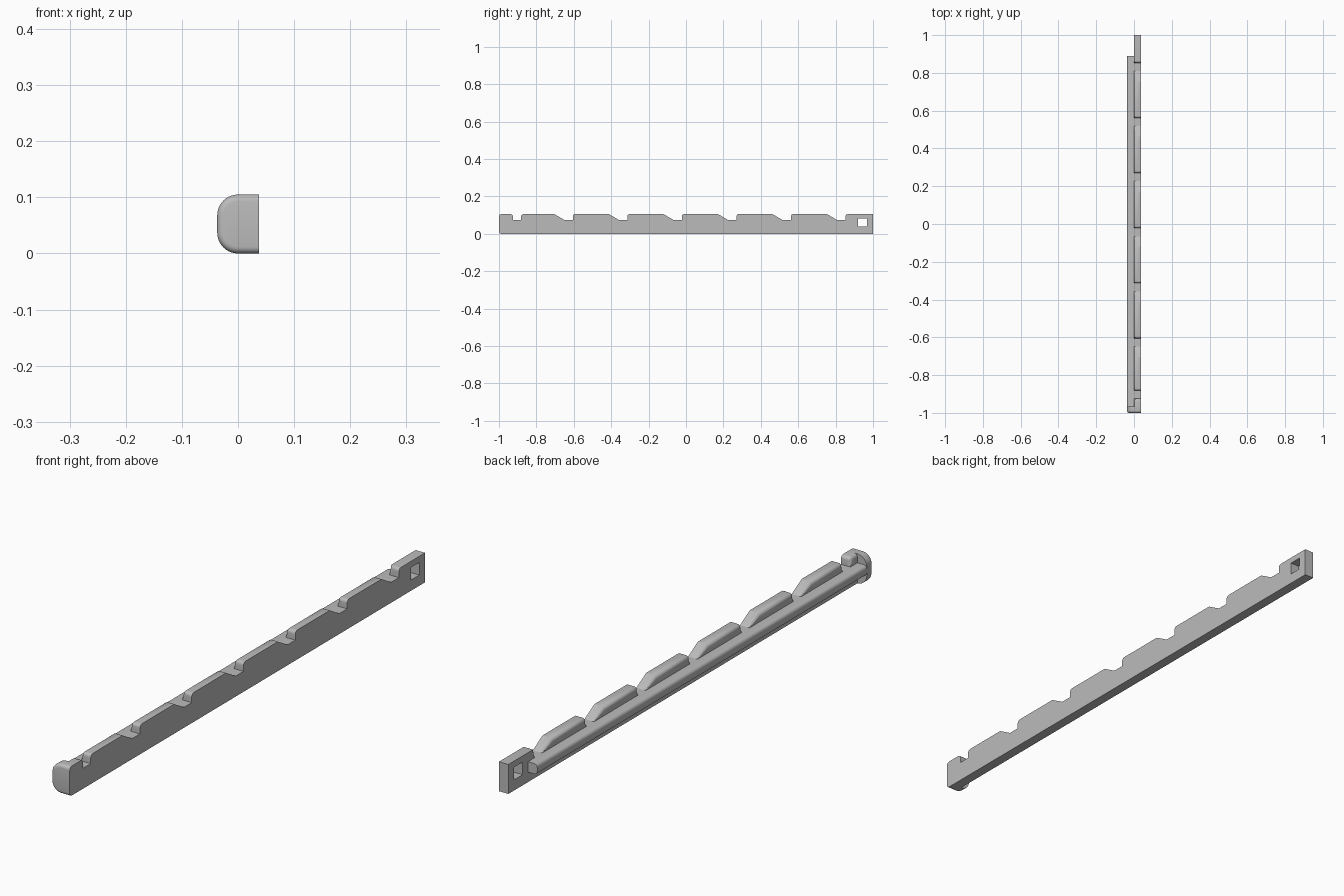
import bpy, bmesh, math
from mathutils import Vector

if "Cube" in bpy.data.objects:
    bpy.data.objects.remove(bpy.data.objects["Cube"], do_unlink=True)

HALF = 0.037      # half of the overall width
TOP = 0.105       # full height
FLOOR = 0.073     # notch floor and rail top
CAP = -0.965      # back of the end cap
FILLET = 0.012

grey = bpy.data.materials.new("plain grey")
grey.use_nodes = True
colour = (0.5, 0.5, 0.5, 1)
grey.diffuse_color = colour
grey.node_tree.nodes["Principled BSDF"].inputs["Base Color"].default_value = colour


def prism(name, outline, start, end, rounded=None, radius=FILLET):
    """Extrude an outline of 3D points from start to end, then fillet chosen edges."""
    bm = bmesh.new()
    face = bm.faces.new([bm.verts.new(Vector(p) + Vector(start)) for p in outline])
    moved = bmesh.ops.extrude_face_region(bm, geom=[face])["geom"]
    verts = [v for v in moved if isinstance(v, bmesh.types.BMVert)]
    bmesh.ops.translate(bm, verts=verts, vec=Vector(end) - Vector(start))
    if not any(face in e.link_faces for e in bm.edges if len(e.link_faces) == 2):
        bm.faces.new(list(face.verts))
    bmesh.ops.recalc_face_normals(bm, faces=bm.faces)
    if rounded:
        edges = [e for e in bm.edges if rounded(e.verts[0].co, e.verts[1].co)]
        bmesh.ops.bevel(bm, geom=edges, offset=radius, segments=5,
                        profile=0.5, affect='EDGES', clamp_overlap=True)
    mesh = bpy.data.meshes.new(name)
    bm.to_mesh(mesh)
    bm.free()
    mesh.materials.append(grey)
    obj = bpy.data.objects.new(name, mesh)
    bpy.context.collection.objects.link(obj)
    return obj


def smooth(obj):
    bpy.ops.object.select_all(action='DESELECT')
    obj.select_set(True)
    bpy.context.view_layer.objects.active = obj
    bpy.ops.object.shade_smooth_by_angle(angle=math.radians(30))


# Notched bar: side outline with one sloped notch before every upright wall
walls = [-0.605 + 0.2915 * i for i in range(6)]
side = [(CAP, 0), (CAP, TOP), (-0.925, TOP), (-0.925, FLOOR), (-0.882, FLOOR), (-0.882, TOP)]
for w in walls:
    side += [(w - 0.098, TOP), (w - 0.043, FLOOR), (w, FLOOR), (w, TOP)]
side += [(1, TOP), (1, 0)]
upright = [-0.925, -0.882] + walls


def bar_edges(a, b):
    high = max(a.z, b.z) > FLOOR + 0.01
    at_wall = all(any(abs(p.y - w) < 0.001 for w in upright) for p in (a, b))
    inner = abs(a.x) < 0.001 and abs(b.x) < 0.001
    across = abs(a.x - b.x) > 0.001
    if not high or min(a.y, b.y) < CAP + 0.001 and abs(a.y - b.y) < 0.001:
        return False
    if inner:
        return max(a.y, b.y) < 0.99
    return across and at_wall


bar = prism("notched_bar", [(0, y, z) for y, z in side], (0, 0, 0), (HALF, 0, 0), bar_edges)

# Square hole through the back end of the bar
hole = prism("hole_cutter", [(0, 0.92, 0.038), (0, 0.968, 0.038), (0, 0.968, 0.083), (0, 0.92, 0.083)],
             (-0.1, 0, 0), (0.1, 0, 0))
cut = bar.modifiers.new("hole", 'BOOLEAN')
cut.operation, cut.object, cut.solver = 'DIFFERENCE', hole, 'EXACT'
bpy.context.view_layer.objects.active = bar
bpy.ops.object.modifier_apply(modifier=cut.name)
bpy.data.objects.remove(hole, do_unlink=True)
smooth(bar)

# Rounded rail along the inner side
rail = prism("side_rail", [(-HALF, 0, 0.036), (0, 0, 0.036), (0, 0, FLOOR), (-HALF, 0, FLOOR)],
             (0, CAP, 0), (0, 0.89, 0),
             lambda a, b: a.x < -0.03 and b.x < -0.03 and abs(a.y - b.y) > 1)
smooth(rail)

# D-shaped cap on the front end, with a filleted front rim
arc = [math.radians(90 + 90 * i / 10) for i in range(11)]
quarter = [(HALF * math.cos(t), HALF * math.sin(t)) for t in arc]
outline = [(HALF, 0, 0), (HALF, 0, TOP)]
outline += [(x, 0, TOP - HALF + z) for x, z in quarter]
outline += [(x, 0, HALF - z) for x, z in reversed(quarter)]
cap = prism("end_cap", outline, (0, -1, 0), (0, CAP, 0),
            lambda a, b: a.y < -0.99 and b.y < -0.99 and min(a.x, b.x) < HALF - 0.001)
smooth(cap)
